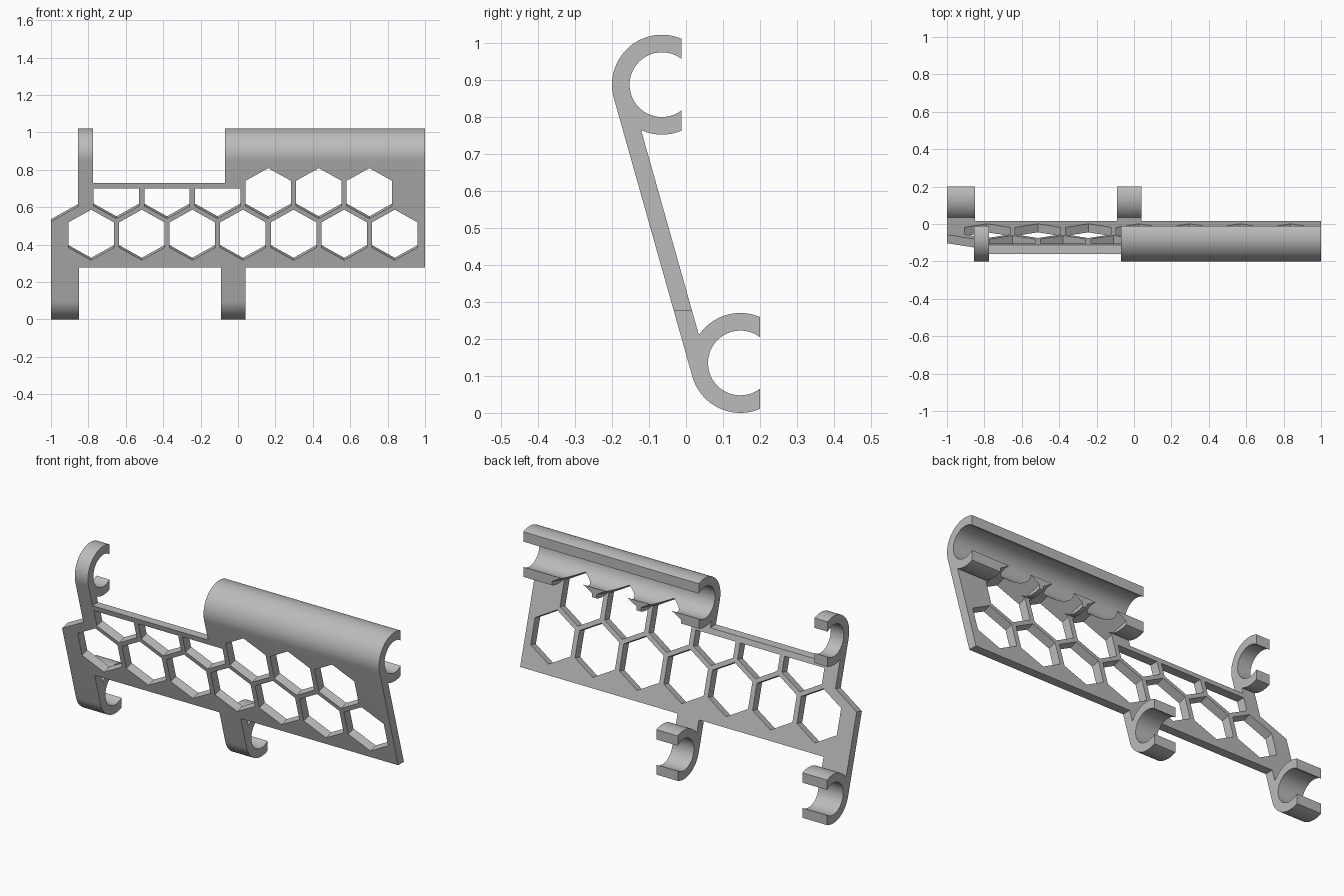
import bpy, bmesh, math
from mathutils import Vector

if "Cube" in bpy.data.objects:
    bpy.data.objects.remove(bpy.data.objects["Cube"])

R, r = 0.135, 0.0875                      # clip outer / inner radius
UP, LOW = Vector((-0.065, 0.887)), Vector((0.147, 0.135))   # clip centres (y, z)
D = (UP - LOW).normalized()               # up along the leaning plate
N = Vector((-D.y, D.x))                   # plate front normal
MOUTH = 0.053                             # clip opening plane, behind the centre

grey = bpy.data.materials.new("grey_plastic")
grey.diffuse_color = (0.5, 0.5, 0.5, 1)
grey.use_nodes = True
grey.node_tree.nodes["Principled BSDF"].inputs["Base Color"].default_value = grey.diffuse_color


def make(name, rings):
    """Closed prism between two matching rings of points."""
    bm = bmesh.new()
    a, b = [[bm.verts.new(p) for p in ring] for ring in rings]
    n = len(a)
    bm.faces.new(a)
    bm.faces.new(b[::-1])
    for i in range(n):
        bm.faces.new((a[i], b[i], b[(i + 1) % n], a[(i + 1) % n]))
    bmesh.ops.recalc_face_normals(bm, faces=bm.faces)
    me = bpy.data.meshes.new(name)
    bm.to_mesh(me)
    bm.free()
    ob = bpy.data.objects.new(name, me)
    bpy.context.collection.objects.link(ob)
    return ob


def arc(c, rad, a0, a1, n):
    return [c + rad * Vector((math.cos(a0 + (a1 - a0) * i / n),
                              math.sin(a0 + (a1 - a0) * i / n))) for i in range(n + 1)]


# Side profile: upper clip, plate and lower clip in one outline
ao, ai = math.acos(MOUTH / R), math.acos(MOUTH / r)
an = math.atan2(N.y, N.x) % math.tau
half = math.acos(r / R)                   # where the plate back meets each clip
prof = arc(UP, R, ao, an, 28)
prof += arc(LOW, R, an, math.tau - ao, 24)
prof += arc(LOW, r, math.tau - ai, ai, 40)
prof += arc(LOW, R, ao, an - half, 14)
prof += arc(UP, R, an + half, math.tau - ao, 12)
prof += arc(UP, r, math.tau - ai, ai, 40)
holder = make("clip_on_honeycomb_panel", [[(x, p.x, p.y) for p in prof] for x in (-1, 1)])
holder.data.materials.append(grey)


def box(x0, x1, z0, z1):
    return make("cutter", [[(x0, y, z0), (x1, y, z0), (x1, y, z1), (x0, y, z1)]
                           for y in (-0.5, 0.5)])


def through(pts):
    """Cutter square to the plate, outlined by (x, z) on its front face."""
    front = UP + R * N
    rings = []
    for off in (0.05, -0.4):
        ring = []
        for x, z in pts:
            p = front + D * ((z - front.y) / D.y) + N * off
            ring.append((x, p.x, p.y))
        rings.append(ring)
    return make("cutter", rings)


def hexagon(cx, cz):
    rad = 0.1215 / math.cos(math.pi / 6)
    return through([(cx + rad * math.sin(i * math.pi / 3),
                     cz + rad * D.y * math.cos(i * math.pi / 3)) for i in range(6)])


# Trim the clips and plate to length, and slope the left shoulder
cutters = [box(-0.85, -0.09, -0.2, 0.277), box(0.04, 1.2, -0.2, 0.277),
           box(-1.2, -0.855, 0.73, 1.2), box(-0.775, -0.07, 0.73, 1.2),
           through([(-1.1, 0.468), (-0.855, 0.604), (-0.855, 0.85), (-1.1, 0.85)])]

# Honeycomb holes: seven below, six above, the first three stopped by the top rail
cutters += [hexagon(-0.785 + 0.2705 * i, 0.452) for i in range(7)]
for i in range(6):
    h = hexagon(-0.65 + 0.2705 * i, 0.674)
    if i < 3:
        bm = bmesh.new()
        bm.from_mesh(h.data)
        bmesh.ops.bisect_plane(bm, geom=bm.verts[:] + bm.edges[:] + bm.faces[:],
                               plane_co=(0, 0, 0.70), plane_no=(0, 0, 1), clear_outer=True)
        bmesh.ops.holes_fill(bm, edges=[e for e in bm.edges if e.is_boundary])
        bmesh.ops.recalc_face_normals(bm, faces=bm.faces)
        bm.to_mesh(h.data)
        bm.free()
    cutters.append(h)

bpy.context.view_layer.objects.active = holder
holder.select_set(True)
for c in cutters:
    m = holder.modifiers.new("cut", 'BOOLEAN')
    m.operation, m.solver, m.object = 'DIFFERENCE', 'EXACT', c
    bpy.ops.object.modifier_apply(modifier=m.name)
    bpy.data.objects.remove(c)

bpy.ops.object.shade_smooth_by_angle(angle=math.radians(25))
